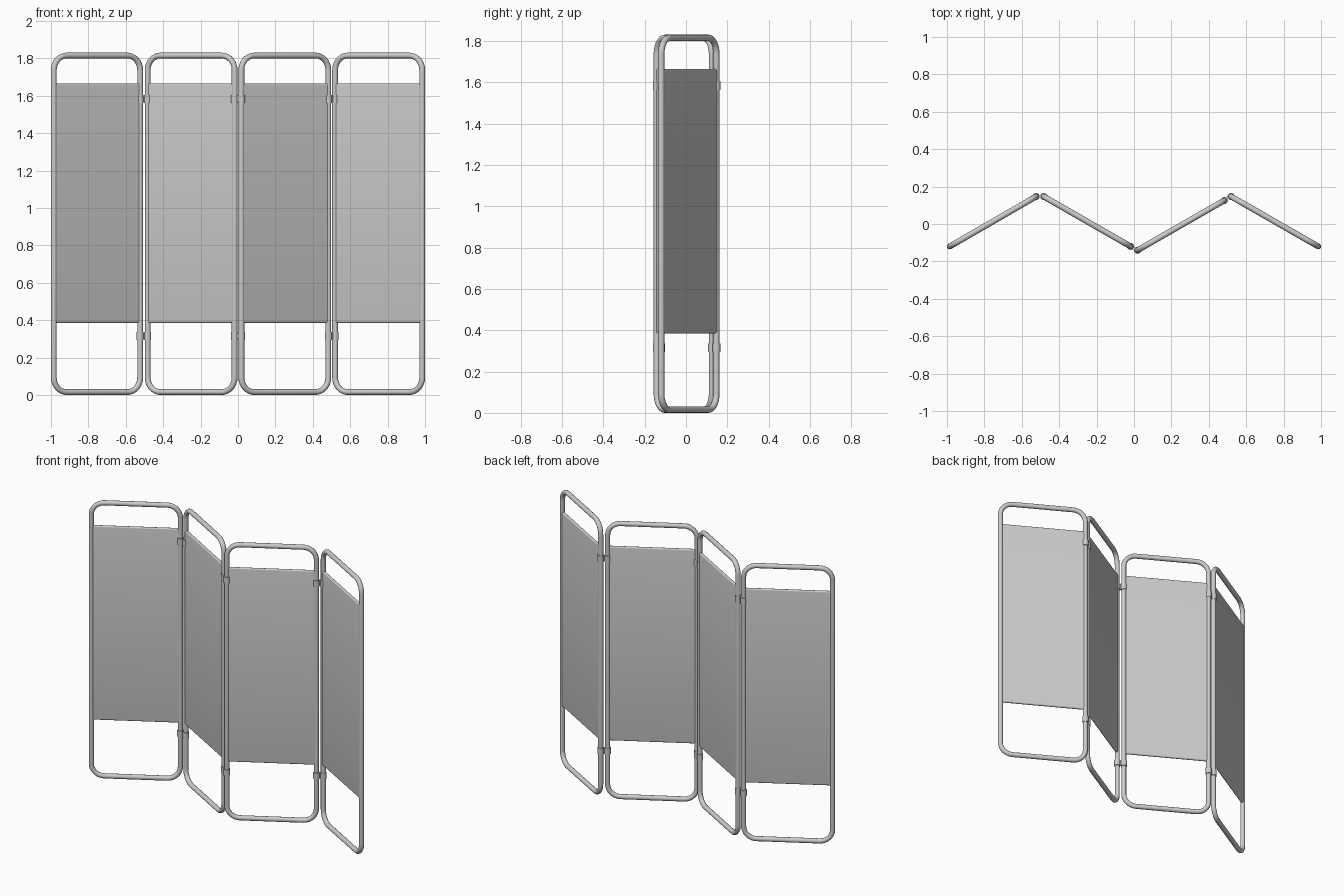
import bpy, bmesh, math
from mathutils import Vector, Matrix

if "Cube" in bpy.data.objects:
    bpy.data.objects.remove(bpy.data.objects["Cube"])

TUBE, HEIGHT, CORNER = 0.0155, 1.83, 0.078
FABRIC_LOW, FABRIC_HIGH, FABRIC_HALF = 0.385, 1.665, 0.0095
HINGE_HEIGHTS = (0.315, 1.583)


def material(name, value):
    mat = bpy.data.materials.new(name)
    mat.use_nodes = True
    colour = (value, value, value, 1)
    mat.diffuse_color = colour
    mat.node_tree.nodes["Principled BSDF"].inputs["Base Color"].default_value = colour
    return mat


GREY = material("light grey", 0.6)


def finish(name, bm, matrix):
    bmesh.ops.recalc_face_normals(bm, faces=bm.faces)
    mesh = bpy.data.meshes.new(name)
    bm.to_mesh(mesh)
    bm.free()
    mesh.materials.append(GREY)
    obj = bpy.data.objects.new(name, mesh)
    bpy.context.collection.objects.link(obj)
    obj.matrix_world = matrix
    bpy.ops.object.select_all(action="DESELECT")
    obj.select_set(True)
    bpy.context.view_layer.objects.active = obj
    bpy.ops.object.shade_smooth_by_angle(angle=math.radians(35))
    return obj


def arc(cx, cz, radius, start, end, steps):
    angles = [math.radians(start + (end - start) * i / steps) for i in range(steps + 1)]
    return [(cx + radius * math.cos(a), cz + radius * math.sin(a)) for a in angles]


def frame(name, width, matrix):
    # Bent tube loop: a circle swept round a rounded rectangle
    x, low, high = width / 2 - CORNER, TUBE + CORNER, HEIGHT - TUBE - CORNER
    corners = [(x, high), (-x, high), (-x, low), (x, low)]
    path = [p for i, c in enumerate(corners) for p in arc(*c, CORNER, i * 90, i * 90 + 90, 8)]
    curve = bpy.data.curves.new(name, "CURVE")
    curve.dimensions = "3D"
    curve.bevel_depth = TUBE
    curve.bevel_resolution = 4
    spline = curve.splines.new("POLY")
    spline.points.add(len(path) - 1)
    for point, (px, pz) in zip(spline.points, path):
        point.co = (px, 0, pz, 1)
    spline.use_cyclic_u = True
    temp = bpy.data.objects.new(name + "_path", curve)
    bpy.context.collection.objects.link(temp)
    bpy.context.view_layer.update()
    bm = bmesh.new()
    bm.from_mesh(temp.to_mesh())
    temp.to_mesh_clear()
    bpy.data.objects.remove(temp)
    finish(name, bm, matrix)


def fabric(name, width, matrix):
    # Cloth sleeve with rounded top and bottom hems
    r = FABRIC_HALF
    outline = arc(0, FABRIC_HIGH - r, r, 0, 180, 8) + arc(0, FABRIC_LOW + r, r, 180, 360, 8)
    bm = bmesh.new()
    face = bm.faces.new([bm.verts.new((-width / 2, y, z)) for y, z in outline])
    ext = bmesh.ops.extrude_face_region(bm, geom=[face], use_keep_orig=True)
    moved = [v for v in ext["geom"] if isinstance(v, bmesh.types.BMVert)]
    bmesh.ops.translate(bm, verts=moved, vec=(width, 0, 0))
    finish(name, bm, matrix)


def hinge(name, a, b, z):
    # Two collars on neighbouring tubes joined by a short link
    bm = bmesh.new()
    for p in (a, b):
        bmesh.ops.create_cone(bm, cap_ends=True, segments=20, radius1=0.019, radius2=0.019,
                              depth=0.042, matrix=Matrix.Translation((p.x, p.y, z)))
    mid, gap = (a + b) / 2, b - a
    turn = Matrix.Rotation(math.atan2(gap.y, gap.x), 4, "Z")
    bmesh.ops.create_cube(bm, size=1, matrix=Matrix.Translation((mid.x, mid.y, z)) @ turn
                          @ Matrix.Diagonal((gap.length, 0.012, 0.034, 1)))
    finish(name, bm, Matrix.Identity(4))


# Tube centres at the left and right edge of each folded panel
panels = [((-0.985, -0.12), (-0.523, 0.147)), ((-0.483, 0.147), (-0.018, -0.12)),
          ((0.018, -0.141), (0.483, 0.126)), ((0.519, 0.147), (0.985, -0.12))]
panels = [(Vector(a), Vector(b)) for a, b in panels]

for i, (a, b) in enumerate(panels, 1):
    span, mid = b - a, (a + b) / 2
    place = (Matrix.Translation((mid.x, mid.y, 0))
             @ Matrix.Rotation(math.atan2(span.y, span.x), 4, "Z"))
    frame(f"frame_{i}", span.length, place)
    fabric(f"fabric_panel_{i}", span.length - TUBE, place)

for i in range(3):
    for level, z in zip(("lower", "upper"), HINGE_HEIGHTS):
        hinge(f"{level}_hinge_{i + 1}", panels[i][1], panels[i + 1][0], z)
